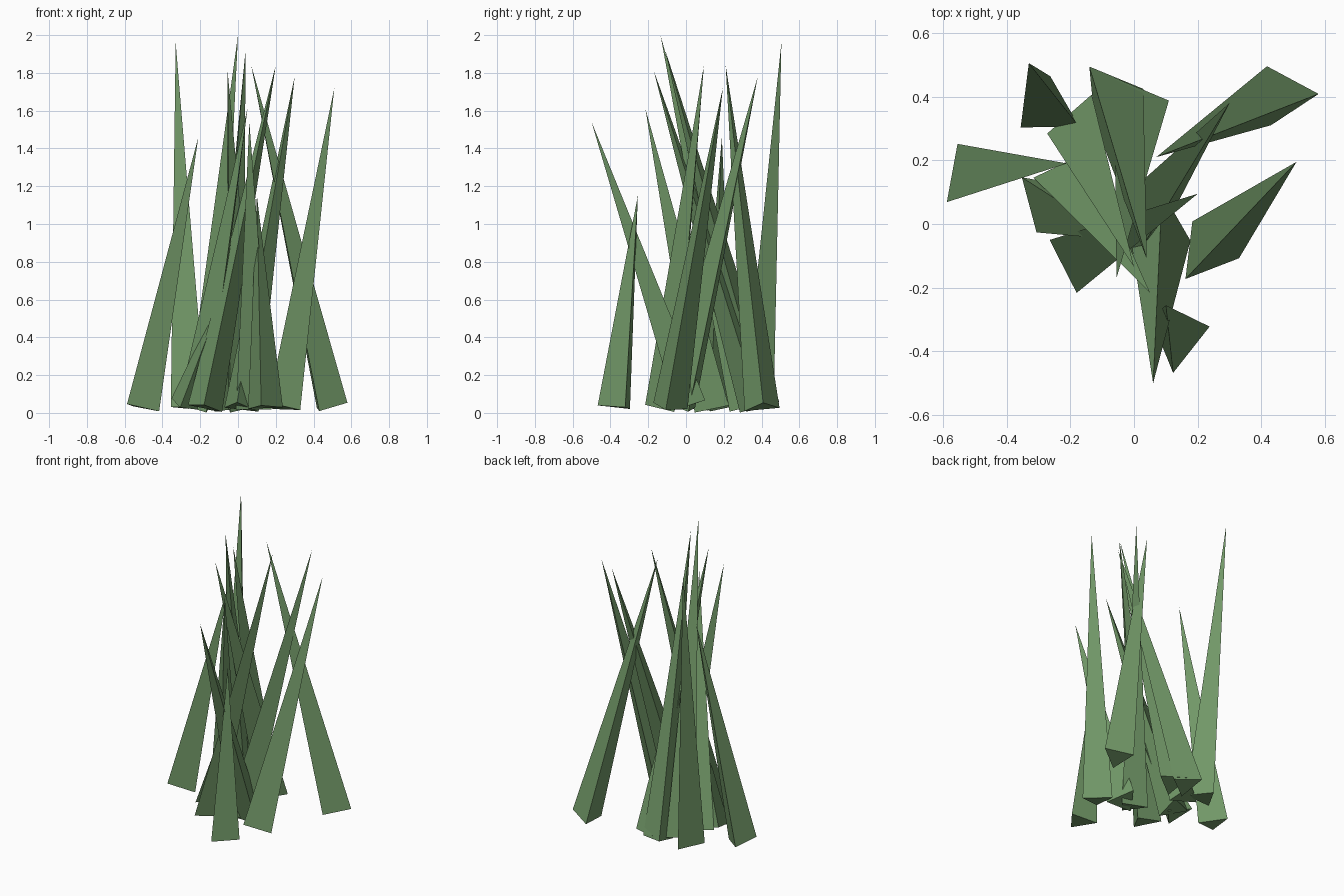
import bpy, bmesh
from math import radians, cos, sin
from mathutils import Vector

if "Cube" in bpy.data.objects:
    bpy.data.objects.remove(bpy.data.objects["Cube"])

R = 0.107  # radius of every blade's triangular base

green = bpy.data.materials.new("grass_green")
green.diffuse_color = (0.17, 0.32, 0.14, 1)
green.use_nodes = True
green.node_tree.nodes["Principled BSDF"].inputs["Base Color"].default_value = green.diffuse_color


def blade(index, bx, by, angle, tip):
    """Three-sided spike with its base square to its leaning axis."""
    tip = Vector(tip)
    axis = (tip - Vector((bx, by, 0.03))).normalized()
    tilt = Vector((axis.x, axis.y)).length
    base = Vector((bx, by, max(0.03, R * tilt)))
    bm = bmesh.new()
    ring = []
    for k in range(3):
        a = radians(angle + 120 * k)
        d = Vector((cos(a), sin(a), 0))
        d = (d - axis * d.dot(axis)).normalized()
        ring.append(bm.verts.new(base + d * R))
    top = bm.verts.new(tip)
    bm.faces.new(ring[::-1])
    for k in range(3):
        bm.faces.new((ring[k], ring[(k + 1) % 3], top))
    bmesh.ops.recalc_face_normals(bm, faces=bm.faces)
    name = f"grass_blade_{index:02d}"
    me = bpy.data.meshes.new(name)
    bm.to_mesh(me)
    bm.free()
    me.materials.append(green)
    bpy.context.collection.objects.link(bpy.data.objects.new(name, me))


# base x, base y, turn of the base, tip position
blades = [
    (-0.263, 0.357, 90, (-0.33, 0.505, 1.96)),
    (-0.520, 0.150, -11, (-0.21, 0.19, 1.46)),
    (0.003, 0.378, 126, (-0.055, -0.17, 1.81)),
    (-0.168, 0.307, -48, (0.0, -0.135, 2.0)),
    (-0.077, 0.412, 6, (0.04, -0.11, 1.92)),
    (-0.210, 0.140, 175, (0.05, -0.215, 1.61)),
    (0.085, 0.0, 88, (0.06, -0.50, 1.54)),
    (0.475, 0.405, 3, (0.07, 0.21, 1.84)),
    (-0.177, -0.11, 27, (0.20, 0.095, 1.84)),
    (0.010, -0.02, 20, (0.30, 0.38, 1.78)),
    (0.225, -0.09, -8, (0.51, 0.195, 1.72)),
    (0.138, -0.362, 22, (0.10, -0.255, 1.15)),
    (-0.280, 0.077, 18, (-0.045, -0.05, 0.71)),
]
for i, b in enumerate(blades, 1):
    blade(i, *b)
